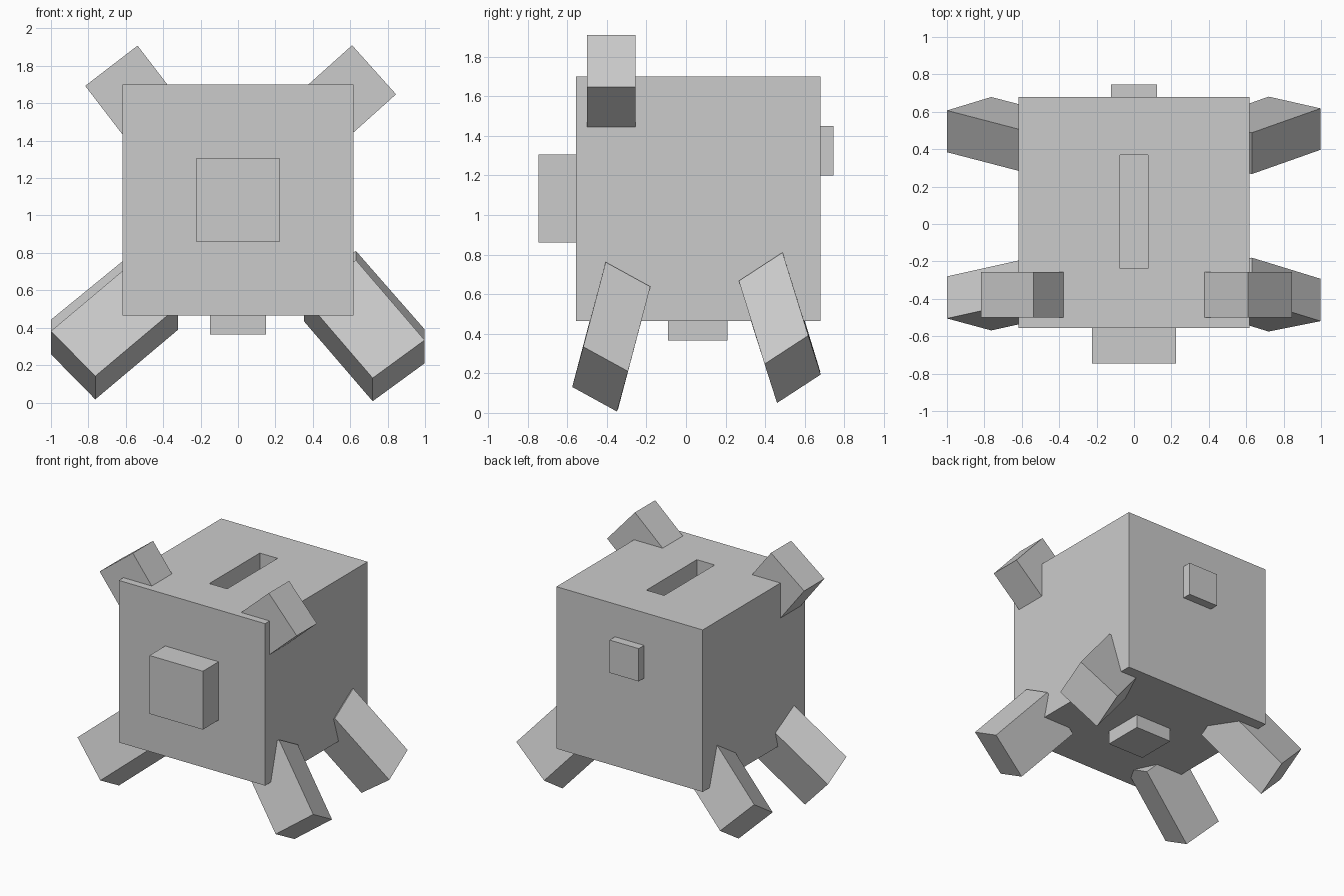
import bpy, bmesh
from mathutils import Vector

if "Cube" in bpy.data.objects:
    bpy.data.objects.remove(bpy.data.objects["Cube"])


def slanted_block(name, corner, *edges):
    """Six-sided block spanned by three edge vectors from one corner."""
    a, b, c = (Vector(e) for e in edges)
    mid = Vector(corner) + (a + b + c) / 2
    bm = bmesh.new()
    bmesh.ops.create_cube(bm, size=1)
    for v in bm.verts:
        v.co = mid + a * v.co.x + b * v.co.y + c * v.co.z
    bmesh.ops.recalc_face_normals(bm, faces=bm.faces)
    mesh = bpy.data.meshes.new(name)
    bm.to_mesh(mesh)
    bm.free()
    obj = bpy.data.objects.new(name, mesh)
    bpy.context.collection.objects.link(obj)
    return obj


def box(name, lo, hi):
    dx, dy, dz = Vector(hi) - Vector(lo)
    return slanted_block(name, lo, (dx, 0, 0), (0, dy, 0), (0, 0, dz))


# Body with a coin slot in the top
body = box("body", (-0.617, -0.555, 0.465), (0.617, 0.68, 1.70))
cutter = box("slot_cutter", (-0.075, -0.238, 1.40), (0.075, 0.37, 1.80))
cutter.hide_render = True
cutter.hide_set(True)
slot = body.modifiers.new("coin_slot", "BOOLEAN")
slot.operation = "DIFFERENCE"
slot.solver = "EXACT"
slot.object = cutter

# Snout, tail and bottom plug
box("snout", (-0.225, -0.745, 0.86), (0.225, -0.54, 1.305))
box("tail", (-0.123, 0.66, 1.20), (0.123, 0.745, 1.45))
box("bottom_plug", (-0.15, -0.09, 0.365), (0.15, 0.21, 0.49))

# Ears: outer top corner, tip edge, thickness, edge running into the head
slanted_block("ear_right", (0.61, -0.50, 1.91),
              (0.235, 0, -0.262), (0, 0.244, 0), (-0.33, 0, -0.296))
slanted_block("ear_left", (-0.537, -0.50, 1.908),
              (-0.28, 0, -0.215), (0, 0.244, 0), (0.27, 0, -0.352))

# Legs: outer corner, thickness, foot width, length up into the body
legs = {
    "front_leg_right": ((0.998, -0.519, 0.334), (0, 0.226, -0.124),
                        (-0.278, -0.056, -0.203), (-0.368, 0.113, 0.428)),
    "front_leg_left": ((-1.0, -0.505, 0.382), (0, 0.225, -0.124),
                       (0.237, -0.064, -0.241), (0.441, 0.098, 0.371)),
    "back_leg_right": ((0.998, 0.618, 0.391), (0, -0.221, -0.144),
                       (-0.278, 0.063, -0.197), (-0.368, -0.13, 0.42)),
    "back_leg_left": ((-1.0, 0.607, 0.443), (0, -0.223, -0.144),
                      (0.237, 0.072, -0.236), (0.441, -0.115, 0.36)),
}
for name, spec in legs.items():
    slanted_block(name, *spec)
